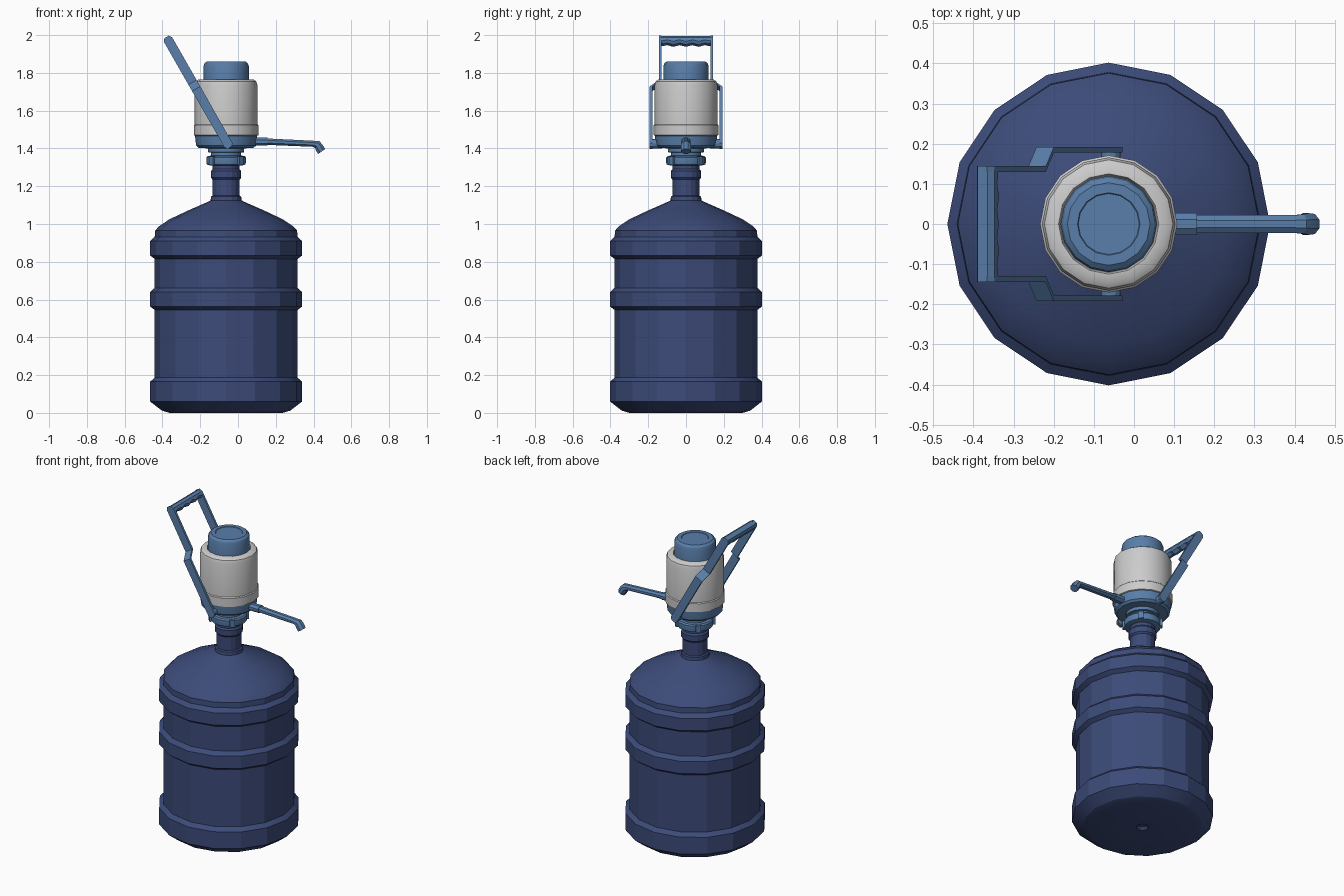
import bpy, bmesh, math
from mathutils import Vector

if "Cube" in bpy.data.objects:
    bpy.data.objects.remove(bpy.data.objects["Cube"])

CX = -0.063  # vertical axis of bottle and pump


def material(name, rgb):
    m = bpy.data.materials.new(name)
    m.diffuse_color = (*rgb, 1)
    m.use_nodes = True
    m.node_tree.nodes["Principled BSDF"].inputs["Base Color"].default_value = m.diffuse_color
    return m


NAVY = material("navy_plastic", (0.045, 0.07, 0.19))
BLUE = material("blue_plastic", (0.10, 0.21, 0.40))


def finish(name, bm, mat=None, angle=None):
    bmesh.ops.recalc_face_normals(bm, faces=bm.faces)
    me = bpy.data.meshes.new(name)
    bm.to_mesh(me)
    bm.free()
    ob = bpy.data.objects.new(name, me)
    bpy.context.collection.objects.link(ob)
    if mat:
        me.materials.append(mat)
    if angle:
        bpy.ops.object.select_all(action='DESELECT')
        ob.select_set(True)
        bpy.context.view_layer.objects.active = ob
        bpy.ops.object.shade_smooth_by_angle(angle=math.radians(angle))
    return ob


def loft(name, rings, mat=None, angle=None):
    """Skin a list of equal-length point rings and cap both ends."""
    bm = bmesh.new()
    vs = [[bm.verts.new(p) for p in r] for r in rings]
    n = len(vs[0])
    for a, b in zip(vs, vs[1:]):
        for i in range(n):
            j = (i + 1) % n
            bm.faces.new((a[i], a[j], b[j], b[i]))
    bm.faces.new(vs[0])
    bm.faces.new(vs[-1])
    return finish(name, bm, mat, angle)


def lathe(name, profile, mat=None, angle=None, n=16):
    rings = [[(CX + r * math.cos(2 * math.pi * i / n), r * math.sin(2 * math.pi * i / n), z)
              for i in range(n)] for r, z in profile]
    return loft(name, rings, mat, angle)


# Bottle: dimpled base, three raised bands, sloping shoulder and neck
bottle = [(0.02, 0.02), (0.035, 0.005), (0.30, 0.0), (0.34, 0.012), (0.402, 0.06)]
for z0, z1 in ((None, 0.165), (0.545, 0.64), (0.815, 0.91)):
    if z0:
        bottle += [(0.378, z0), (0.402, z0 + 0.018)]
    bottle += [(0.402, z1), (0.378, z1 + 0.022)]
bottle += [(0.376, 0.965), (0.355, 0.988), (0.30, 1.025), (0.20, 1.072), (0.095, 1.118),
           (0.082, 1.125), (0.08, 1.145), (0.072, 1.15), (0.072, 1.235), (0.08, 1.245),
           (0.08, 1.28), (0.072, 1.29), (0.072, 1.33)]
lathe("bottle", bottle, NAVY, 20)

# Pump collar, stepped base and clamp tabs
lathe("pump_collar", [(0.085, 1.31), (0.102, 1.315), (0.105, 1.325), (0.105, 1.352),
                      (0.098, 1.36), (0.08, 1.362), (0.08, 1.378), (0.095, 1.38),
                      (0.095, 1.405)], BLUE, 30)
lathe("pump_base", [(0.09, 1.40), (0.145, 1.403), (0.158, 1.415), (0.162, 1.44),
                    (0.165, 1.475)], BLUE, 30)
for k in range(4):
    bpy.ops.mesh.primitive_cube_add(size=1)
    tab = bpy.context.object
    a = math.radians(45 + 90 * k)
    tab.name = "collar_tab"
    tab.location = (CX + 0.1 * math.cos(a), 0.1 * math.sin(a), 1.336)
    tab.scale = (0.028, 0.03, 0.045)
    tab.rotation_euler.z = a
    tab.data.materials.append(BLUE)

# White pump body and blue plunger cap
lathe("pump_body", [(0.16, 1.465), (0.171, 1.47), (0.171, 1.523), (0.166, 1.528),
                    (0.166, 1.735), (0.16, 1.755), (0.147, 1.764), (0.125, 1.766),
                    (0.121, 1.755)], None, 30)
lathe("pump_cap", [(0.12, 1.74), (0.12, 1.835), (0.115, 1.85), (0.103, 1.86),
                   (0.078, 1.86), (0.076, 1.857)], BLUE, 30)


# Spout: eight-sided tube swept in the xz plane
def spout_ring(x, z, w, h, tilt):
    u = Vector((math.sin(tilt), 0, math.cos(tilt)))
    out = []
    for i in range(8):
        a = math.pi * (i + 0.5) / 4
        k = 1 / math.cos(math.pi / 8)
        out.append(Vector((x, 0, z)) + u * (h * k * math.sin(a)) + Vector((0, w * k * math.cos(a), 0)))
    return out


loft("spout_socket", [spout_ring(x, 1.436, 0.027, 0.021, 0) for x in (0.07, 0.157)], BLUE, 30)
loft("spout", [spout_ring(*p) for p in (
    (0.13, 1.436, 0.02, 0.017, 0), (0.15, 1.436, 0.022, 0.017, 0),
    (0.395, 1.425, 0.022, 0.016, 0.05), (0.42, 1.42, 0.024, 0.021, 0.5),
    (0.428, 1.408, 0.027, 0.023, 0.95), (0.443, 1.384, 0.025, 0.023, 0.98))], BLUE, 30)

# Handle frame of reference: s runs up the arm, q across it
PIVOT = Vector((-0.055, 0, 1.425))
S = Vector((-0.322, 0, 0.563)).normalized()
Q = Vector((S.z, 0, -S.x))
LEN = 0.645


def hp(s, y, q):
    return PIVOT + S * s + Q * q + Vector((0, y, 0))


# Side arms with an inward jog, pivot pins below
for side in (-1, 1):
    path = [(-0.024, 0.185, 0.012), (-0.01, 0.185, 0.024), (0.335, 0.185, 0.025),
            (0.375, 0.137, 0.025), (LEN - 0.012, 0.137, 0.025), (LEN + 0.006, 0.137, 0.014)]
    loft("handle_arm", [[hp(s, side * (y + dy), q) for dy, q in
                         ((-0.007, -w), (0.007, -w), (0.007, w), (-0.007, w))]
                        for s, y, w in path], BLUE)
    bpy.ops.mesh.primitive_cylinder_add(vertices=12, radius=0.024, depth=0.06,
                                        location=(-0.058, side * 0.157, 1.425),
                                        rotation=(math.pi / 2, 0, 0))
    pin = bpy.context.object
    pin.name = "pivot_pin"
    pin.data.materials.append(BLUE)

# Grip with finger waves along its lower side
grip = []
for i in range(17):
    t = i / 16
    y = -0.134 + 0.268 * t
    low = LEN - 0.042 - 0.005 * math.cos(t * 8 * math.pi) * (0 < i < 16)
    top = LEN + 0.004
    grip.append([hp(s, y, q) for s, q in ((low, -0.012), (low + 0.012, -0.025), (top - 0.015, -0.025),
                                          (top, -0.014), (top, 0.014), (top - 0.015, 0.025),
                                          (low + 0.012, 0.025), (low, 0.012))])
loft("handle_grip", grip, BLUE, 30)
